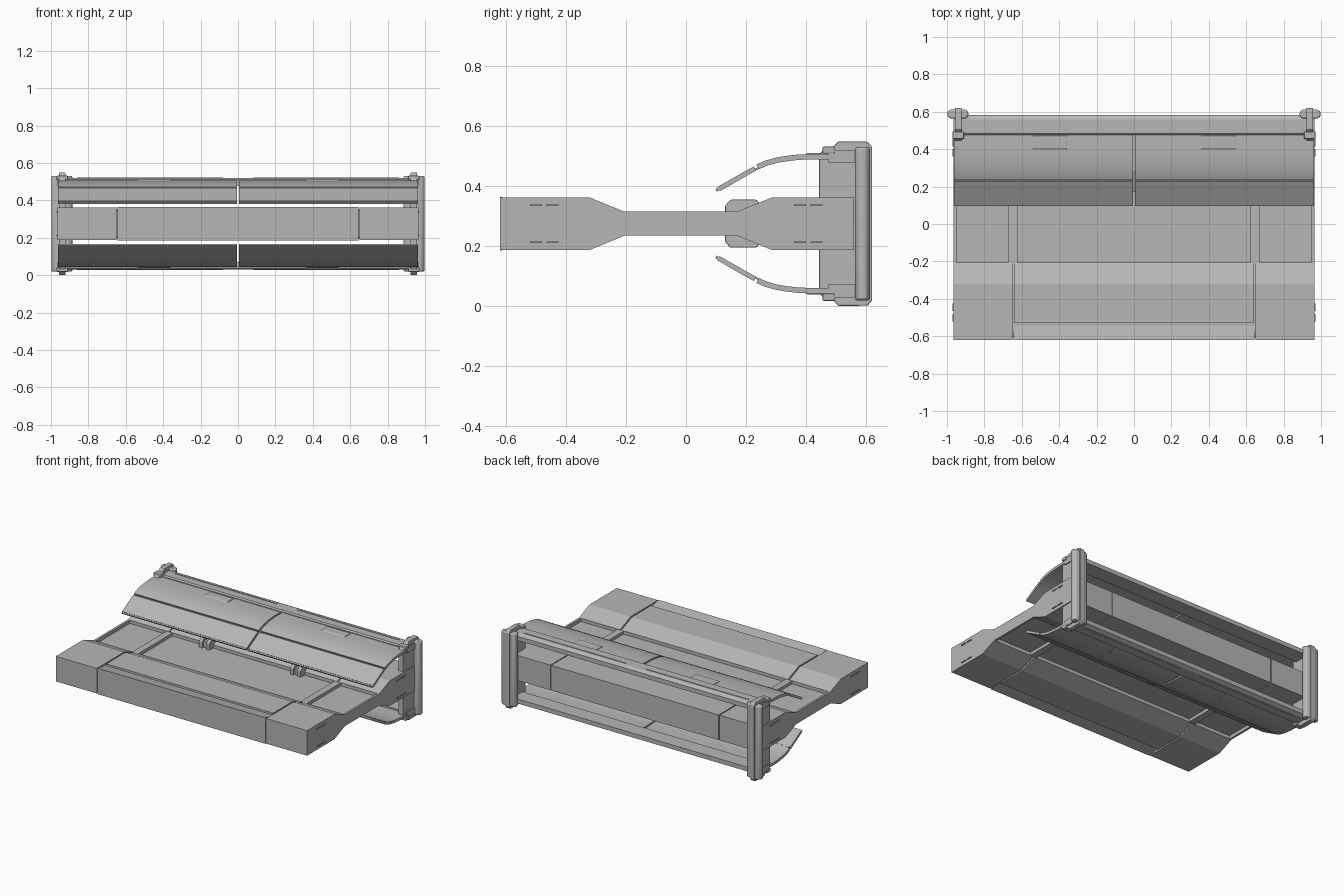
import bpy, bmesh, math

if "Cube" in bpy.data.objects:
    bpy.data.objects.remove(bpy.data.objects["Cube"])

grey = bpy.data.materials.new("light_grey")
grey.diffuse_color = (0.47, 0.47, 0.47, 1)
grey.use_nodes = True
grey.node_tree.nodes["Principled BSDF"].inputs["Base Color"].default_value = grey.diffuse_color
MID = 0.275  # height of the horizontal symmetry plane


def finish(name, bm, smooth=False, bevel=0):
    bmesh.ops.recalc_face_normals(bm, faces=bm.faces)
    me = bpy.data.meshes.new(name)
    bm.to_mesh(me)
    bm.free()
    ob = bpy.data.objects.new(name, me)
    bpy.context.collection.objects.link(ob)
    me.materials.append(grey)
    if bevel:
        m = ob.modifiers.new("bevel", 'BEVEL')
        m.width, m.segments = bevel, 2
    if smooth:
        bpy.ops.object.select_all(action='DESELECT')
        ob.select_set(True)
        bpy.context.view_layer.objects.active = ob
        bpy.ops.object.shade_smooth_by_angle(angle=math.radians(35))
    return ob


def prism(name, pts, a, b, axis='x', smooth=False, bevel=0):
    """Extrude a (y, z) profile along x, or an (x, y) profile along z."""
    bm = bmesh.new()
    pos = (lambda p, t: (t, p[0], p[1])) if axis == 'x' else (lambda p, t: (p[0], p[1], t))
    lo = [bm.verts.new(pos(p, a)) for p in pts]
    hi = [bm.verts.new(pos(p, b)) for p in pts]
    bm.faces.new(lo)
    bm.faces.new(hi)
    for i in range(len(pts)):
        j = (i + 1) % len(pts)
        bm.faces.new((lo[i], lo[j], hi[j], hi[i]))
    return finish(name, bm, smooth, bevel)


def box(name, x0, x1, y0, y1, z0, z1, bevel=0):
    return prism(name, [(y0, z0), (y1, z0), (y1, z1), (y0, z1)], x0, x1, bevel=bevel)


def mirrored(half):
    """Close an upper (y, z) outline by reflecting it below MID."""
    return half + [(y, 2 * MID - z) for y, z in reversed(half)]


def sheet(line, t):
    """Thicken an open (y, z) line along its normals."""
    up, down = [], []
    for i, (y, z) in enumerate(line):
        a, b = line[max(i - 1, 0)], line[min(i + 1, len(line) - 1)]
        d = math.hypot(b[0] - a[0], b[1] - a[1])
        ny, nz = -(b[1] - a[1]) / d * t / 2, (b[0] - a[0]) / d * t / 2
        up.append((y + ny, z + nz))
        down.append((y - ny, z - nz))
    return up + down[::-1]


# Body end sections and centre sections, front and rear
front = mirrored([(-0.62, 0.362), (-0.32, 0.362), (-0.205, 0.315)])
rear = mirrored([(0.17, 0.315), (0.285, 0.362), (0.56, 0.362)])
for side, s in (("left", -1), ("right", 1)):
    prism(side + "_front_end", front, s * 0.65, s * 0.965)
    prism(side + "_rear_end", rear, s * 0.65, s * 0.965)
    # Middle frame side rail and cross rib
    box(side + "_side_rail", s * 0.95, s * 0.965, -0.21, 0.18, 0.235, 0.315)
    box(side + "_rib", s * 0.622, s * 0.67, -0.21, 0.18, 0.237, 0.313)

prism("front_centre", mirrored([(-0.53, 0.362), (-0.32, 0.362), (-0.205, 0.315)]), -0.64, 0.64)
prism("front_strip", mirrored([(-0.62, 0.365), (-0.545, 0.350)]), -0.645, 0.645)
prism("rear_centre", rear, -0.643, 0.643)
# Recessed cores behind the seams
prism("front_core", mirrored([(-0.61, 0.348), (-0.32, 0.348), (-0.21, 0.305)]), -0.9, 0.9)
prism("rear_core", mirrored([(0.18, 0.305), (0.285, 0.352), (0.55, 0.352)]), -0.9, 0.9)
box("floor_panel", -0.955, 0.955, -0.21, 0.18, 0.258, 0.292)

# Clips on the middle of the rear section
clip = mirrored([(0.13, 0.335), (0.148, 0.355), (0.235, 0.355), (0.25, 0.335)])
for s in (-1, 1):
    x = s * 0.35
    for dx in (-0.028, 0.028):
        prism("clip_jaw", clip, x + dx - 0.013, x + dx + 0.013, bevel=0.004)
    box("clip_core", x - 0.03, x + 0.03, 0.145, 0.24, 0.215, 0.335)

# Upper and lower curved wings with hinged flaps
wing = [(0.238, 0.464), (0.265, 0.476), (0.30, 0.486), (0.335, 0.492),
        (0.37, 0.496), (0.41, 0.498), (0.50, 0.498)]
flap = [(0.108, 0.390), (0.15, 0.414), (0.19, 0.437), (0.230, 0.459)]
tip = [(0.100, 0.386), (0.116, 0.395)]
rail = [(0.475, 0.478), (0.475, 0.512), (0.483, 0.520), (0.560, 0.520),
        (0.583, 0.508), (0.583, 0.478)]
groove = [(0.538, 0.519), (0.545, 0.519), (0.545, 0.523), (0.538, 0.523)]


def flip(pts, low):
    return [(y, 2 * MID - z) for y, z in pts] if low else pts


for level, low in (("upper", False), ("lower", True)):
    for s in (-1, 1):
        prism(level + "_wing", flip(sheet(wing, 0.018), low), s * 0.006, s * 0.963, smooth=True)
        prism(level + "_flap", flip(sheet(flap, 0.016), low), s * 0.006, s * 0.963, smooth=True)
        prism(level + "_flap_tip", flip(sheet(tip, 0.010), low), s * 0.006, s * 0.963)
        # Raised grip on each wing
        grip = [(0.395, 0.504), (0.405, 0.511), (0.465, 0.511), (0.475, 0.504)]
        prism(level + "_grip", flip(grip, low), s * 0.36, s * 0.54, bevel=0.003)
        prism(level + "_rail_ridge", flip(groove, low), s * 0.08, s * 0.86)
        # Hinge pins joining wing and flap
        prism(level + "_hinge", flip(sheet([(0.225, 0.452), (0.243, 0.461)], 0.006), low),
              s * 0.02, s * 0.95)
    prism(level + "_rail", flip(rail, low), -0.965, 0.965)

# End brackets: chamfered plate and rounded upright post
plate = mirrored([(0.443, 0.502), (0.458, 0.524), (0.485, 0.526), (0.508, 0.549),
                  (0.605, 0.548), (0.62, 0.530)])
for side, s in (("left", -1), ("right", 1)):
    prism(side + "_bracket_plate", plate, s * 0.922, s * 0.958, bevel=0.004)
    for z in (0.030, 0.520):
        box(side + "_bracket_foot", s * 0.91, s * 0.97, 0.455, 0.495, z - 0.012, z + 0.012, bevel=0.004)
    pts = []
    for cx, a0 in ((0.977, -90), (0.906, 90)):
        for k in range(7):
            a = math.radians(a0 + k * 30)
            pts.append((s * (cx + 0.021 * math.cos(a)), 0.588 + 0.025 * math.sin(a)))
    post = prism(side + "_post", pts, 0.02, 0.53, axis='z', smooth=True, bevel=0.008)
    # Raised rib along the back of the post
    box(side + "_post_rib", s * 0.925, s * 0.957, 0.60, 0.62, 0.025, 0.525, bevel=0.004)
    # Small slots on the outer side faces
    for y0 in (-0.52, -0.465, 0.36, 0.415):
        for z in (0.213, 0.337):
            box(side + "_slot", s * 0.960, s * 0.971, y0, y0 + 0.04, z - 0.003, z + 0.003)
